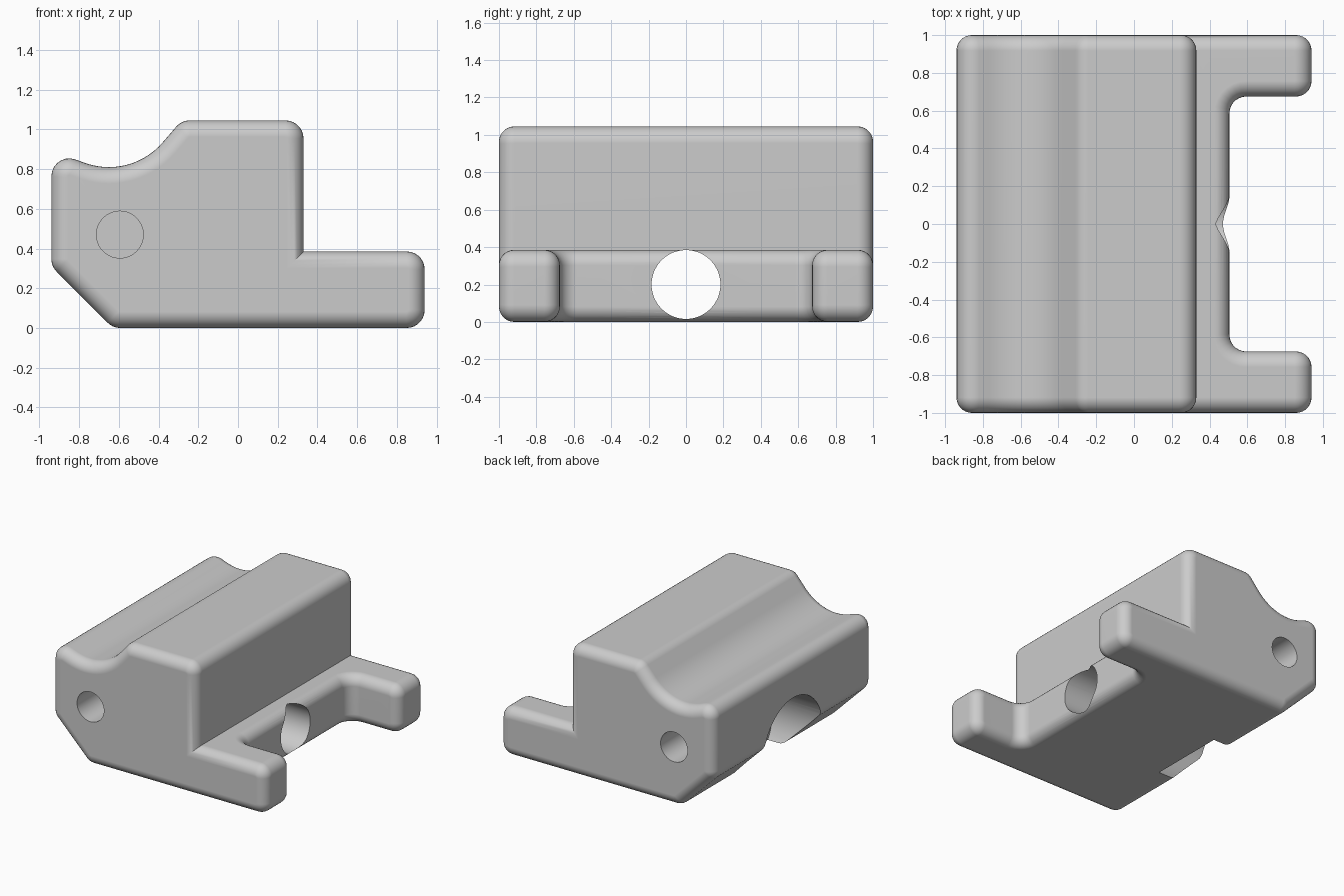
import bpy, bmesh, math
from mathutils import Vector, Matrix

R = 0.09          # corner radius of the profile
RIM = 0.082       # rounding of the rims
STEP = (0.33, 0.385)

cube = bpy.data.objects.get("Cube")
if cube:
    bpy.data.objects.remove(cube)

grey = bpy.data.materials.new("plain_grey")
grey.use_nodes = True
colour = (0.6, 0.6, 0.6, 1)
grey.diffuse_color = colour
grey.node_tree.nodes["Principled BSDF"].inputs["Base Color"].default_value = colour


def rounded(points, radii, steps=7):
    """Round the corners of a closed 2D outline; radius 0 keeps a point."""
    out = []
    for i, r in enumerate(radii):
        p = Vector(points[i])
        if not r:
            out.append(p)
            continue
        a = (Vector(points[i - 1]) - p).normalized()
        b = (Vector(points[(i + 1) % len(points)]) - p).normalized()
        half = a.angle(b) / 2
        centre = p + (a + b).normalized() * r / math.sin(half)
        start = p + a * r / math.tan(half) - centre
        end = p + b * r / math.tan(half) - centre
        sweep = start.angle_signed(end)
        for k in range(steps + 1):
            out.append(centre + Matrix.Rotation(-sweep * k / steps, 2) @ start)
    return out


def make(name, bm):
    bmesh.ops.recalc_face_normals(bm, faces=bm.faces)
    mesh = bpy.data.meshes.new(name)
    bm.to_mesh(mesh)
    bm.free()
    obj = bpy.data.objects.new(name, mesh)
    bpy.context.collection.objects.link(obj)
    mesh.materials.append(grey)
    return obj


def prism(name, outline, place, depth):
    """Extrude an outline, placed in space by a function, along a vector."""
    bm = bmesh.new()
    face = bm.faces.new([bm.verts.new(place(*p)) for p in outline])
    new = bmesh.ops.extrude_face_region(bm, geom=[face])["geom"]
    bmesh.ops.translate(bm, vec=depth, verts=[v for v in new if isinstance(v, bmesh.types.BMVert)])
    return make(name, bm)


def cylinder(name, radius, start, end):
    start, end = Vector(start), Vector(end)
    axis = end - start
    turn = axis.to_track_quat("Z", "Y").to_matrix().to_4x4()
    bm = bmesh.new()
    bmesh.ops.create_cone(bm, cap_ends=True, segments=64, radius1=radius, radius2=radius,
                          depth=axis.length, matrix=Matrix.Translation((start + end) / 2) @ turn)
    return make(name, bm)


def cut(target, cutter):
    bpy.context.view_layer.objects.active = target
    mod = target.modifiers.new("cut", "BOOLEAN")
    mod.operation, mod.solver, mod.object = "DIFFERENCE", "EXACT", cutter
    bpy.ops.object.modifier_apply(modifier=mod.name)
    bpy.data.objects.remove(cutter)


# side profile: foot, step, flat top, round groove, rear wall and chamfer
corners = [(-0.63, 0), (0.94, 0), (0.94, 0.385), STEP, (0.33, 1.045), (-0.284, 1.045)]
radii = [R, R, R, 0, R, R]
GROOVE, GROOVE_R = Vector((-0.65, 1.166)), 0.356
for k in range(15):
    a = math.asin(0.27 / GROOVE_R) * (1 - k / 14) - math.asin(0.12 / GROOVE_R) * k / 14
    corners.append(GROOVE + GROOVE_R * Vector((math.sin(a), -math.cos(a))))
    radii.append(0)
corners += [(-0.94, 0.892), (-0.94, 0.31)]
radii += [R, R]
body = prism("clamp_body", rounded(corners, radii), lambda x, z: (x, -1, z), (0, 2, 0))

# gap between the two prongs
gap = [(0.505, -0.675), (1.5, -0.675), (1.5, 0.675), (0.505, 0.675)]
cut(body, prism("prong_gap", rounded(gap, [R, 0, 0, R]), lambda x, y: (x, y, -0.5), (0, 0, 2)))

# round all rims, leaving the inner step corner crisp
bm = bmesh.new()
bm.from_mesh(body.data)
bmesh.ops.remove_doubles(bm, verts=bm.verts, dist=0.0005)
rims = [e for e in bm.edges if len(e.link_faces) == 2
        and e.calc_face_angle() > math.radians(60)
        and not all((Vector((v.co.x, v.co.z)) - Vector(STEP)).length < 0.01 for v in e.verts)]
bmesh.ops.bevel(bm, geom=rims, offset=RIM, offset_type="OFFSET", segments=7, profile=0.5,
                affect="EDGES", clamp_overlap=False)
bmesh.ops.remove_doubles(bm, verts=bm.verts, dist=0.0005)
bmesh.ops.recalc_face_normals(bm, faces=bm.faces)
bm.to_mesh(body.data)
bm.free()

# long bore, its wide recess in the rear, and a blind hole in each end
cut(body, cylinder("bore", 0.184, (-1.5, 0, 0.2), (1.5, 0, 0.2)))
cut(body, cylinder("recess", 0.37, (-1.5, 0, 0.2), (-0.5, 0, 0.2)))
for side in (-1, 1):
    cut(body, cylinder("pin_hole", 0.118, (-0.595, side * 1.2, 0.47), (-0.595, side * 0.6, 0.47)))

bpy.ops.object.select_all(action="DESELECT")
body.select_set(True)
bpy.context.view_layer.objects.active = body
bpy.ops.object.shade_smooth_by_angle(angle=math.radians(35))
weighted = body.modifiers.new("even_shading", "WEIGHTED_NORMAL")
weighted.keep_sharp = True
